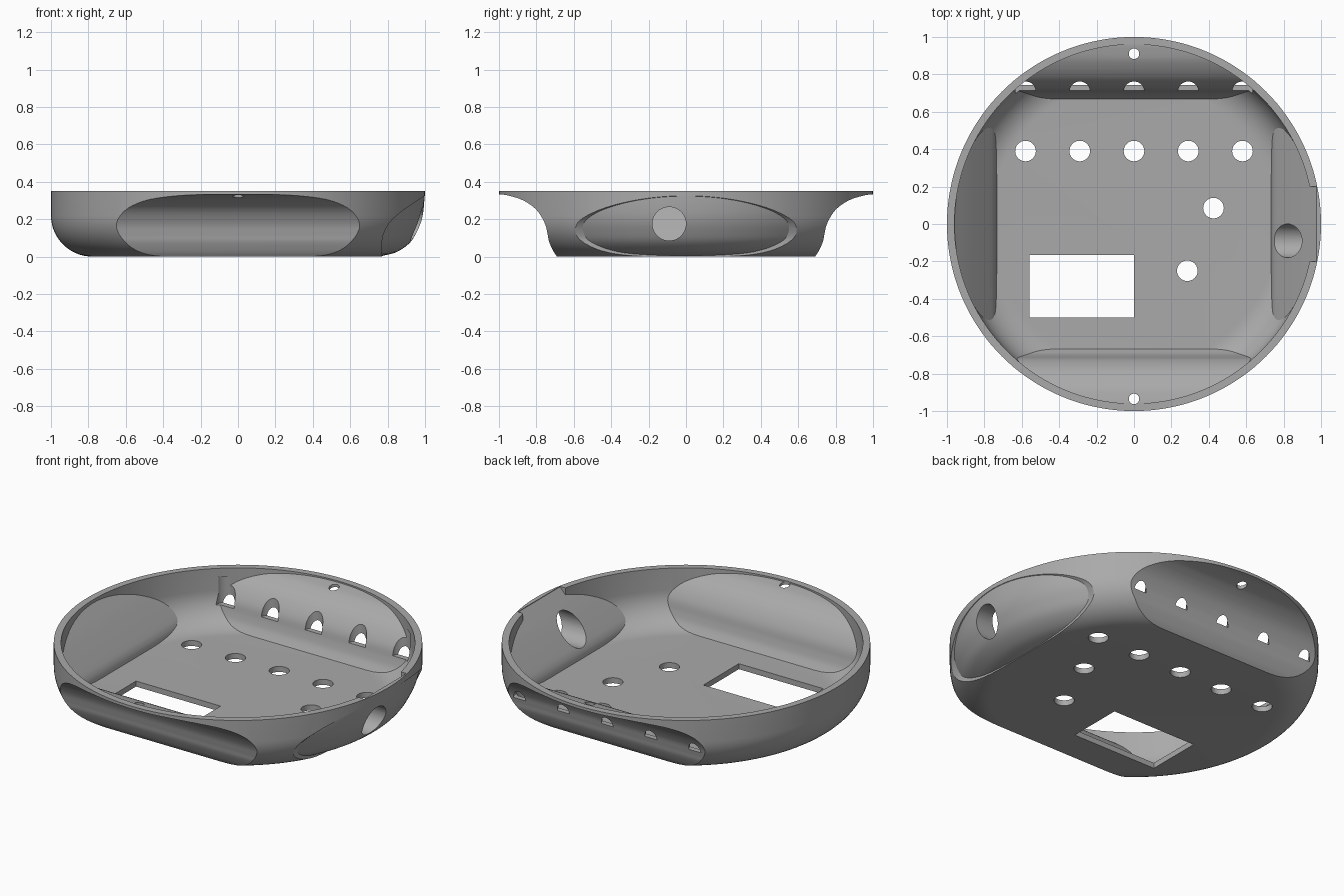
import bpy, bmesh, math
from mathutils import Matrix, Vector

if "Cube" in bpy.data.objects:
    bpy.data.objects.remove(bpy.data.objects["Cube"], do_unlink=True)

grey = bpy.data.materials.new("plain grey")
grey.use_nodes = True
grey.diffuse_color = (0.4, 0.4, 0.4, 1)
grey.node_tree.nodes["Principled BSDF"].inputs["Base Color"].default_value = (0.4, 0.4, 0.4, 1)


def finish(bm, name):
    bmesh.ops.recalc_face_normals(bm, faces=bm.faces)
    mesh = bpy.data.meshes.new(name)
    bm.to_mesh(mesh)
    bm.free()
    mesh.materials.append(grey)
    obj = bpy.data.objects.new(name, mesh)
    bpy.context.collection.objects.link(obj)
    return obj


def smooth(points, steps=5):
    """Catmull-Rom curve through profile points."""
    p = [Vector(q) for q in points]
    p = [2 * p[0] - p[1]] + p + [2 * p[-1] - p[-2]]
    out = []
    for a, b, c, d in zip(p, p[1:], p[2:], p[3:]):
        for i in range(steps):
            t = i / steps
            out.append(0.5 * (2 * b + (c - a) * t + (2 * a - 5 * b + 4 * c - d) * t**2
                              + (3 * b - a - 3 * c + d) * t**3))
    return [tuple(q) for q in out] + [tuple(points[-1])]


def revolve(name, profile, sides=144):
    """Solid of revolution from (radius, z) points, bottom to top."""
    bm = bmesh.new()
    rings = [[bm.verts.new((r * math.cos(math.tau * i / sides), r * math.sin(math.tau * i / sides), z))
              for i in range(sides)] for r, z in profile]
    for lo, hi in zip(rings, rings[1:]):
        for i in range(sides):
            j = (i + 1) % sides
            bm.faces.new((lo[i], lo[j], hi[j], hi[i]))
    bm.faces.new(rings[0][::-1])
    bm.faces.new(rings[-1])
    return finish(bm, name)


def prism(name, profile, angle):
    """Extrude an (outward, z) outline sideways, then turn it to face a side."""
    bm = bmesh.new()
    face = bm.faces.new([bm.verts.new((u, -1.3, z)) for u, z in profile])
    new = bmesh.ops.extrude_face_region(bm, geom=[face])["geom"]
    bmesh.ops.translate(bm, vec=(0, 2.6, 0), verts=[v for v in new if isinstance(v, bmesh.types.BMVert)])
    bmesh.ops.rotate(bm, matrix=Matrix.Rotation(math.radians(angle), 3, "Z"), verts=bm.verts)
    return finish(bm, name)


def cylinder(name, radius, x, y, z, depth, tilt=0):
    bm = bmesh.new()
    bmesh.ops.create_cone(bm, cap_ends=True, segments=40, radius1=radius, radius2=radius, depth=depth)
    bmesh.ops.transform(bm, matrix=Matrix.Translation((x, y, z)) @ Matrix.Rotation(tilt, 4, "Y"),
                        verts=bm.verts)
    return finish(bm, name)


def box(name, x0, x1, y0, y1, z0, z1):
    bm = bmesh.new()
    bmesh.ops.create_cube(bm, size=1)
    bmesh.ops.scale(bm, vec=(x1 - x0, y1 - y0, z1 - z0), verts=bm.verts)
    bmesh.ops.translate(bm, vec=((x0 + x1) / 2, (y0 + y1) / 2, (z0 + z1) / 2), verts=bm.verts)
    return finish(bm, name)


def combine(target, tool, operation="DIFFERENCE"):
    mod = target.modifiers.new("cut", "BOOLEAN")
    mod.operation, mod.solver, mod.object = operation, "EXACT", tool
    bpy.context.view_layer.objects.active = target
    bpy.ops.object.modifier_apply(modifier=mod.name)
    bpy.data.objects.remove(tool, do_unlink=True)


def rounded(r_flat, r_wall, z0, z1, top):
    """Bowl profile: flat bottom, quarter-round corner, straight wall."""
    arc = [math.radians(a) for a in range(0, 91, 6)]
    return [(r_flat + (r_wall - r_flat) * math.sin(a), z1 - (z1 - z0) * math.cos(a)) for a in arc] + [(r_wall, top)]


# Side profiles, from the rim down to the floor
scoop_outer = smooth([(1.0, .333), (.95, .326), (.87, .3), (.8, .25), (.756, .18), (.74, .12),
                      (.732, .08), (.71, .03), (.69, 0)])
scoop_inner = smooth([(.98, .344), (.93, .338), (.86, .318), (.78, .265), (.727, .19), (.708, .12),
                      (.695, .08), (.675, .045), (.665, .03)])
slope_inner = smooth([(.98, .352), (.88, .245), (.78, .125), (.745, .075), (.733, .03)])
slope_outer = smooth([(1.0, .325), (.93, .28), (.87, .237), (.81, .18), (.775, .11), (.77, .05)])


def block(profile):
    return [(1.3, profile[0][1])] + profile + [(profile[-1][0], -.1), (1.3, -.1)]


# Outer bowl with scooped front and back
case = revolve("round_case", rounded(.78, 1, 0, .22, .35))
for angle in (90, -90):
    combine(case, prism("scoop", block(scoop_outer), angle))

# Slightly shaved panel around the side socket
shave = prism("shave", block(slope_outer), 0)
combine(shave, revolve("panel_round", [(.74, -.2), (.74, 0)] + smooth(
    [(.77, .003), (.85, .025), (.92, .075), (.96, .14), (.983, .2), (.994, .27), (.999, .36)]) + [(.999, .6)]))
combine(case, shave)

# Cavity with a rim pocket, bulging front and back walls, sloping side walls
cavity = revolve("cavity", rounded(.77, .96, .033, .22, .5))
combine(cavity, box("rim_pocket", .8, .975, -.2, .2, .2, .45), "UNION")
for angle in (90, -90):
    combine(cavity, prism("wall", block(scoop_inner), angle))
for angle in (0, 180):
    combine(cavity, prism("slope", block(slope_inner), angle))
combine(case, cavity)

# Floor holes, wall holes, rim screw holes, window and side socket
for i in range(-2, 3):
    combine(case, cylinder("floor_hole", .055, i * .29, .39, 0, .2))
    combine(case, cylinder("wall_hole", .055, i * .29, .707, .22, .16))
for x, y in ((.425, .085), (.285, -.25)):
    combine(case, cylinder("floor_hole", .055, x, y, 0, .2))
for y in (.91, -.935):
    combine(case, cylinder("screw_hole", .028, 0, y, .34, .2))
combine(case, box("window", -.56, 0, -.5, -.165, -.1, .1))
combine(case, cylinder("socket", .09, .9, -.09, .175, .5, math.pi / 2))

# Smooth curved faces, keep cut edges sharp
bpy.ops.object.select_all(action="DESELECT")
case.select_set(True)
bpy.context.view_layer.objects.active = case
bpy.ops.object.shade_smooth_by_angle(angle=math.radians(25))
